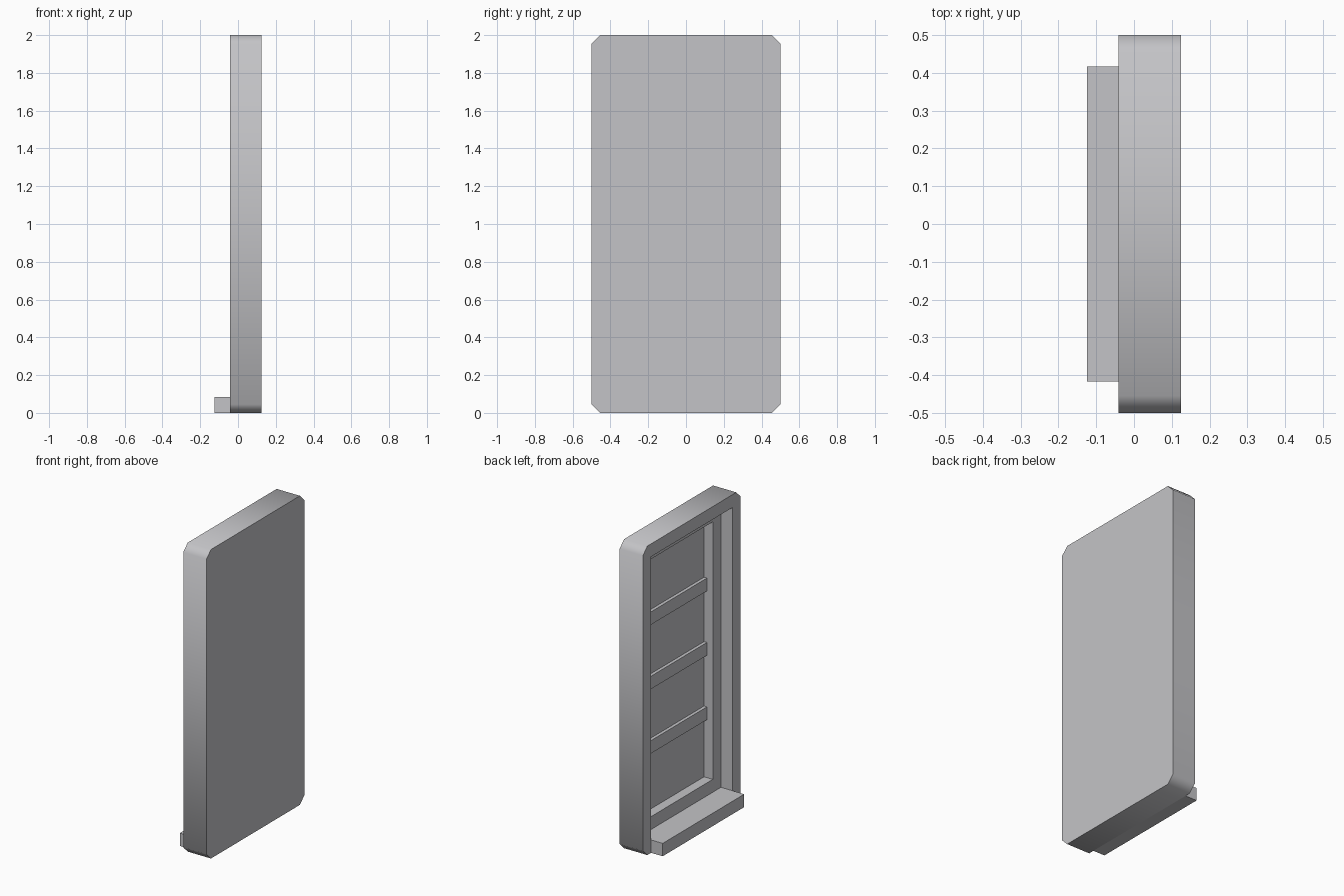
import bpy
import bmesh
import math

U = 1 / 12          # basic module of the design
FRONT, BACK = -U / 2, U * 1.5
CORNER = 0.045

old = bpy.data.objects.get("Cube")
if old:
    bpy.data.objects.remove(old, do_unlink=True)

grey = bpy.data.materials.new("plain grey")
grey.use_nodes = True
grey.diffuse_color = (0.55, 0.55, 0.57, 1)
grey.node_tree.nodes["Principled BSDF"].inputs["Base Color"].default_value = grey.diffuse_color


def finish(bm, name):
    """Turn a bmesh into a named object with its material."""
    bmesh.ops.recalc_face_normals(bm, faces=bm.faces)
    mesh = bpy.data.meshes.new(name)
    bm.to_mesh(mesh)
    bm.free()
    mesh.materials.append(grey)
    obj = bpy.data.objects.new(name, mesh)
    bpy.context.collection.objects.link(obj)
    return obj


def box(name, low, high):
    bm = bmesh.new()
    bmesh.ops.create_cube(bm, size=1)
    for v in bm.verts:
        for i in range(3):
            v.co[i] = high[i] if v.co[i] > 0 else low[i]
    return finish(bm, name)


def rectangle(bm, x, inset):
    """Four corners, inset from the outer outline."""
    y, z = 0.5 - inset, 1 - inset
    return [bm.verts.new((x, sy * y, 1 + sz * z))
            for sy, sz in ((-1, -1), (1, -1), (1, 1), (-1, 1))]


def chamfered(bm, x):
    """Outer outline with cut corners, starting on the bottom edge."""
    y, z, c = 0.5, 1, CORNER
    points = ((c - y, -z), (y - c, -z), (y, c - z), (y, z - c),
              (y - c, z), (c - y, z), (-y, z - c), (-y, c - z))
    return [bm.verts.new((x, py, 1 + pz)) for py, pz in points]


def bridge(bm, a, b):
    for i in range(len(a)):
        j = (i + 1) % len(a)
        bm.faces.new((a[i], a[j], b[j], b[i]))


# Tray-like frame: solid back, chamfered rim and two stepped recesses
bm = bmesh.new()
back, rim = chamfered(bm, BACK), chamfered(bm, FRONT)
bm.faces.new(back)
bridge(bm, back, rim)
opening = rectangle(bm, FRONT, U)
for i in range(4):
    bm.faces.new((rim[2 * i], rim[2 * i + 1], opening[(i + 1) % 4], opening[i]))
    bm.faces.new((rim[2 * i - 1], rim[2 * i], opening[i]))
last = opening
for x, inset in ((U / 2, U), (U / 2, 2 * U), (BACK - U / 4, 2 * U)):
    ring = rectangle(bm, x, inset)
    bridge(bm, last, ring)
    last = ring
bm.faces.new(last)
frame = finish(bm, "frame")

# Rim shades smoothly around the cut corners
bpy.ops.object.select_all(action='DESELECT')
frame.select_set(True)
bpy.context.view_layer.objects.active = frame
bpy.ops.object.shade_smooth_by_angle(angle=math.radians(50))

# Sill projecting from the bottom of the opening
box("sill", (-1.5 * U, U - 0.5, 0), (FRONT, 0.5 - U, U))

# Three horizontal slats across the inner panel
for i in range(3):
    z = 1 + (i - 1) * 5 * U
    box(f"slat_{i + 1}", (U, 2 * U - 0.5, z - U / 2),
        (BACK - U / 4, 0.5 - 2 * U, z + U / 2))
